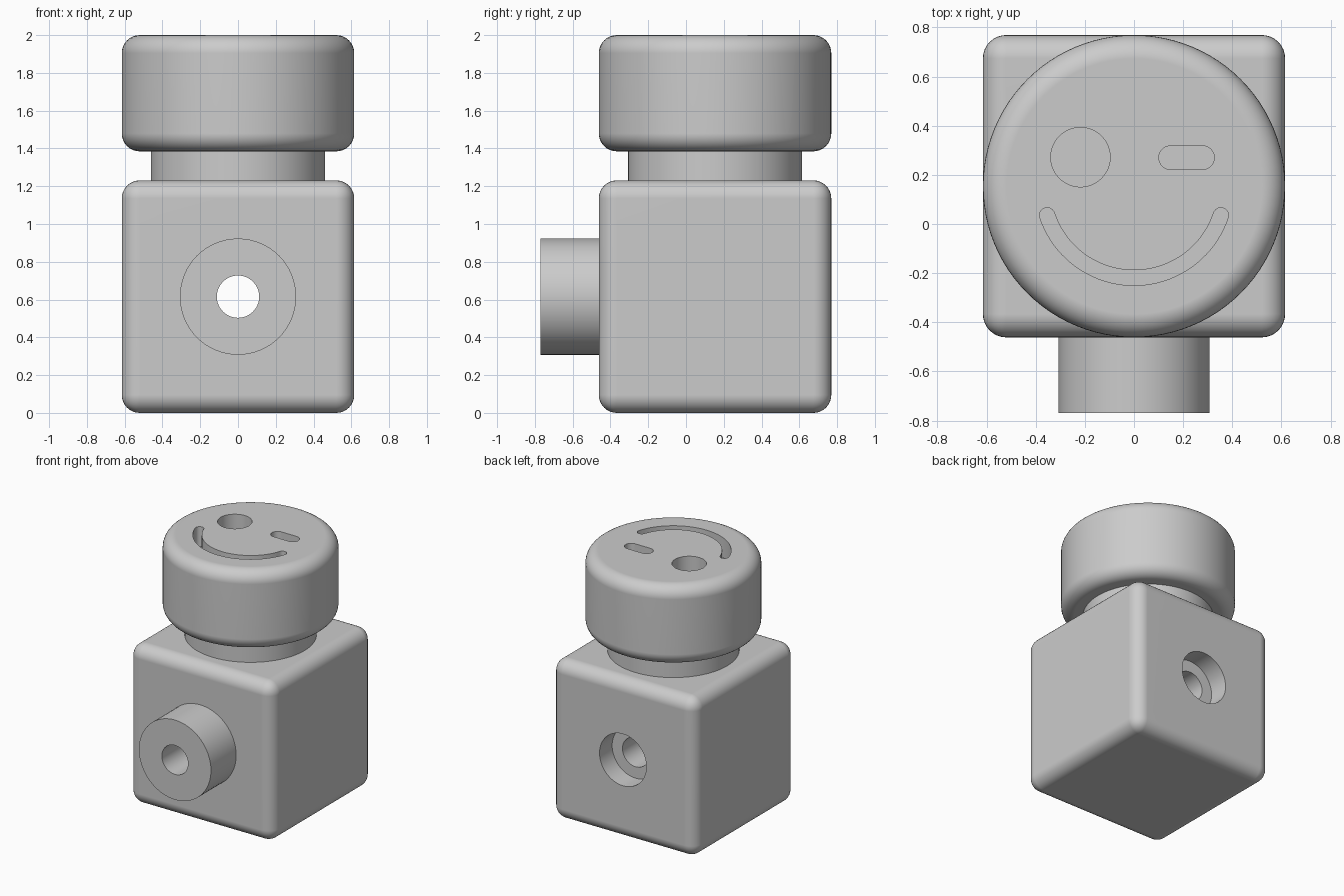
import bpy, bmesh
from math import radians, cos, sin, pi
from mathutils import Vector, Matrix

if "Cube" in bpy.data.objects:
    bpy.data.objects.remove(bpy.data.objects["Cube"], do_unlink=True)

U = 2 / 13              # module: every main size is a multiple of this
CY = U                  # body and head axis in y
MID = 4 * U             # height of the spout axis
FILLET = 0.095
POCKET = U              # depth of the face recesses

grey = bpy.data.materials.new("light grey")
grey.use_nodes = True
grey.diffuse_color = (0.6, 0.6, 0.6, 1)
grey.node_tree.nodes["Principled BSDF"].inputs["Base Color"].default_value = (0.6, 0.6, 0.6, 1)


def finish(bm, name):
    bmesh.ops.recalc_face_normals(bm, faces=bm.faces)
    mesh = bpy.data.meshes.new(name)
    bm.to_mesh(mesh)
    bm.free()
    mesh.materials.append(grey)
    obj = bpy.data.objects.new(name, mesh)
    bpy.context.collection.objects.link(obj)
    return obj


def prism(name, outline, low, high):
    """Extrude an xy outline from z = low to z = high."""
    bm = bmesh.new()
    face = bm.faces.new([bm.verts.new((x, y, low)) for x, y in outline])
    top = bmesh.ops.extrude_face_region(bm, geom=[face])["geom"]
    verts = [v for v in top if isinstance(v, bmesh.types.BMVert)]
    bmesh.ops.translate(bm, verts=verts, vec=(0, 0, high - low))
    return finish(bm, name)


def arc(centre, radius, start, end, steps):
    """Points along an arc in degrees, leaving out the end point."""
    angles = [radians(start + (end - start) * i / steps) for i in range(steps)]
    return [(centre[0] + radius * cos(a), centre[1] + radius * sin(a)) for a in angles]


def disc(name, centre, radius, low, high, steps=96):
    return prism(name, arc(centre, radius, 0, 360, steps), low, high)


def bore(name, radius, front, back):
    """Cylinder along y on the spout axis."""
    obj = disc(name, (0, 0), radius, -back, -front, 64)
    obj.data.transform(Matrix.Translation((0, 0, MID)) @ Matrix.Rotation(pi / 2, 4, "X"))
    return obj


def apply(obj, kind, **settings):
    mod = obj.modifiers.new(kind.title(), kind)
    for key, value in settings.items():
        setattr(mod, key, value)
    bpy.ops.object.select_all(action="DESELECT")
    bpy.context.view_layer.objects.active = obj
    obj.select_set(True)
    bpy.ops.object.modifier_apply(modifier=mod.name)


def fillet(obj):
    apply(obj, "BEVEL", width=FILLET, segments=8, limit_method="ANGLE", angle_limit=radians(40))


def cut(obj, cutters):
    for cutter in cutters:
        cutter.hide_render = True
        apply(obj, "BOOLEAN", operation="DIFFERENCE", solver="EXACT", object=cutter)


def smooth(obj):
    bpy.ops.object.select_all(action="DESELECT")
    bpy.context.view_layer.objects.active = obj
    obj.select_set(True)
    bpy.ops.object.shade_smooth_by_angle(angle=radians(30))
    apply(obj, "WEIGHTED_NORMAL", keep_sharp=True)


# Rounded cube body
h = 4 * U
body = prism("body", [(-h, CY - h), (h, CY - h), (h, CY + h), (-h, CY + h)], 0, 2 * h)
fillet(body)

# Neck, head and front spout
neck = disc("neck", (0, CY), 3 * U, 8 * U, 9 * U)
head = disc("head", (0, CY), 4 * U, 9 * U, 13 * U)
fillet(head)
spout = bore("spout", 2 * U, -5 * U, -3 * U)

# Through hole with a wider recess at the back
hole = bore("hole_cutter", 0.112, -1, 1)
recess = bore("recess_cutter", 0.2, 4 * U, 1)
cut(body, [hole, recess])
cut(spout, [hole])

# Winking face sunk into the top of the head
floor, above = 13 * U - POCKET, 2.1
eye = disc("eye_cutter", (-0.218, 0.272), 0.121, floor, above, 48)

r = 0.048
wink = prism("wink_cutter",
             arc((0.279, 0.27), r, -90, 90, 16) + [(0.279, 0.27 + r)]
             + arc((0.149, 0.27), r, 90, 270, 16) + [(0.149, 0.27 - r)], floor, above)

R, w, a, b = 0.373, 0.031, 198.5, 341.5
ends = [(R * cos(radians(t)), CY + R * sin(radians(t))) for t in (a, b)]
smile = prism("smile_cutter",
              arc((0, CY), R + w, a, b, 40) + arc(ends[1], w, b, b + 180, 12)
              + arc((0, CY), R - w, b, a, 40) + arc(ends[0], w, a + 180, a + 360, 12),
              floor, above)
cut(head, [eye, wink, smile])

for cutter in (hole, recess, eye, wink, smile):
    bpy.data.objects.remove(cutter, do_unlink=True)
for part in (body, neck, head, spout):
    smooth(part)
